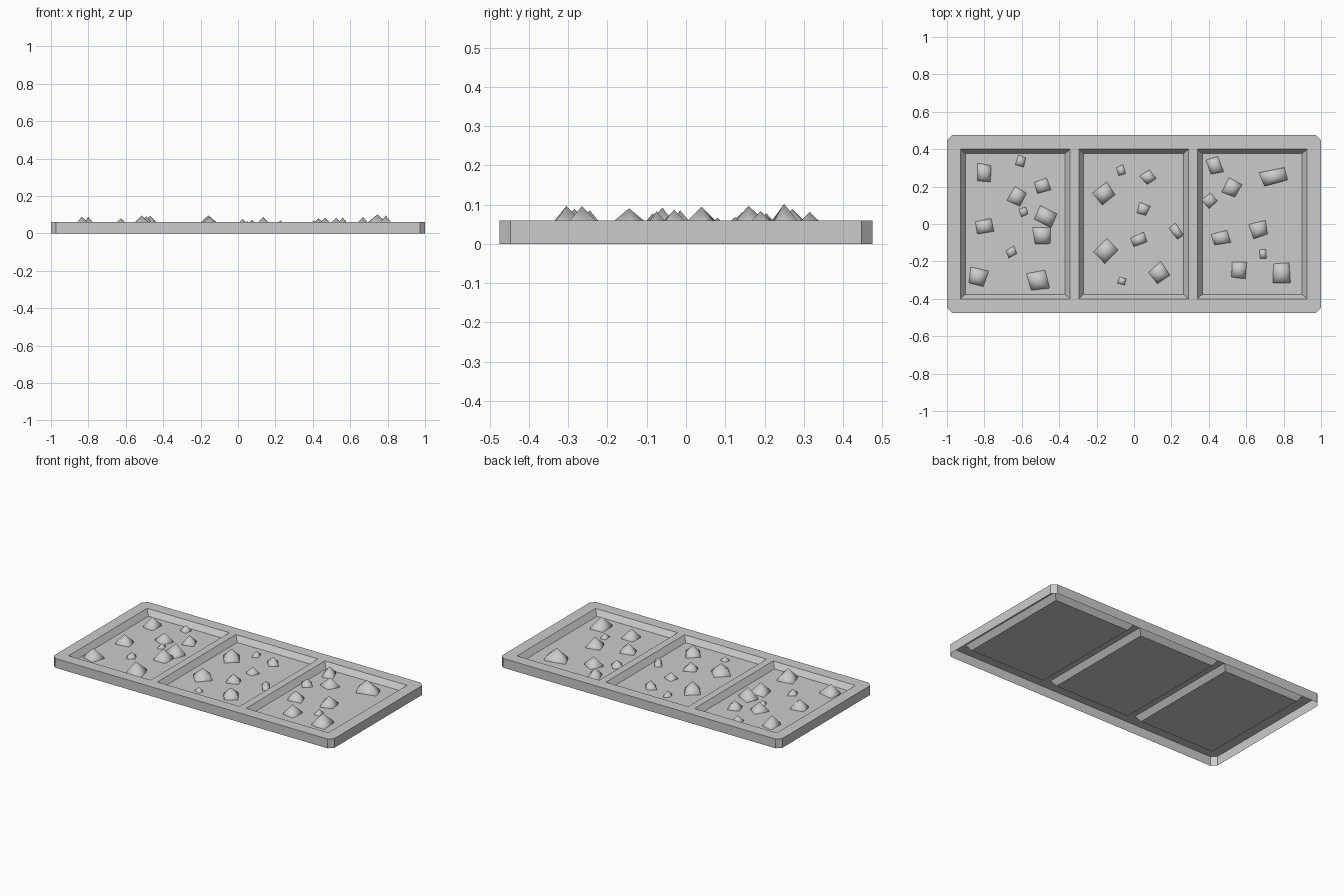
import bpy, bmesh, math, random

if "Cube" in bpy.data.objects:
    bpy.data.objects.remove(bpy.data.objects["Cube"])

random.seed(4)
TOP, FLOOR = 0.06, 0.025
HX, HY, CUT = 1.0, 0.475, 0.028


def finish(name, bm, smooth=False):
    mesh = bpy.data.meshes.new(name)
    bm.normal_update()
    bm.to_mesh(mesh)
    bm.free()
    for p in mesh.polygons:
        p.use_smooth = smooth
    obj = bpy.data.objects.new(name, mesh)
    bpy.context.collection.objects.link(obj)
    return obj


def ring(bm, pts, z):
    return [bm.verts.new((x, y, z)) for x, y in pts]


def bridge(bm, low, high):
    n = len(low)
    for i in range(n):
        j = (i + 1) % n
        bm.faces.new((low[i], low[j], high[j], high[i]))


def rect(x0, x1, y):
    return [(x0, -y), (x1, -y), (x1, y), (x0, y)]


# Hollow frame: chamfered outline, skirt, and three sunken trays
bm = bmesh.new()
outline = [(-HX + CUT, -HY), (HX - CUT, -HY), (HX, -HY + CUT), (HX, HY - CUT),
           (HX - CUT, HY), (-HX + CUT, HY), (-HX, HY - CUT), (-HX, -HY + CUT)]
outer_top = ring(bm, outline, TOP)
openings = [ring(bm, rect(x - 0.293, x + 0.293, 0.4), TOP)
            for x in (-0.635, -0.002, 0.632)]
edges = []
for loop in [outer_top] + openings:
    for i in range(len(loop)):
        edges.append(bm.edges.new((loop[i], loop[(i + 1) % len(loop)])))
bmesh.ops.triangle_fill(bm, use_beauty=True, use_dissolve=False,
                        edges=edges, normal=(0, 0, 1))
bridge(bm, ring(bm, outline, 0), outer_top)
for x, opening in zip((-0.635, -0.002, 0.632), openings):
    floor = ring(bm, rect(x - 0.267, x + 0.267, 0.376), FLOOR)
    bridge(bm, opening, floor)
    bm.faces.new(floor)
finish("tray_frame", bm)


# Irregular four-sided stones: x, y, width, depth, turn in degrees
def stones(name, rows):
    bm = bmesh.new()
    for cx, cy, w, d, turn in rows:
        a = math.radians(turn)
        pts = []
        for sx, sy in ((-1, -1), (1, -1), (1, 1), (-1, 1)):
            px = sx * w / 2 * random.uniform(0.85, 1.15)
            py = sy * d / 2 * random.uniform(0.85, 1.15)
            pts.append((px * math.cos(a) - py * math.sin(a),
                        px * math.sin(a) + py * math.cos(a)))
        peak = 0.025 + 0.75 * (w + d) / 2
        shoulder = FLOOR + 0.2 * (peak - FLOOR)
        base = ring(bm, [(cx + x, cy + y) for x, y in pts], FLOOR)
        mid = ring(bm, [(cx + 0.93 * x, cy + 0.93 * y) for x, y in pts], shoulder)
        bridge(bm, base, mid)
        tip = bm.verts.new((cx, cy, peak))
        for i in range(4):
            bm.faces.new((mid[i], mid[(i + 1) % 4], tip))
    finish(name, bm, smooth=True)


stones("left_tray_stones", [
    (-0.80, 0.27, 0.075, 0.095, -5), (-0.605, 0.335, 0.045, 0.055, -15),
    (-0.625, 0.145, 0.07, 0.08, -30), (-0.49, 0.205, 0.07, 0.07, 20),
    (-0.59, 0.065, 0.035, 0.04, 20), (-0.47, 0.04, 0.10, 0.085, -28),
    (-0.49, -0.06, 0.09, 0.09, 0), (-0.80, -0.015, 0.09, 0.07, 10),
    (-0.655, -0.15, 0.05, 0.045, 30), (-0.835, -0.285, 0.09, 0.08, -12),
    (-0.515, -0.305, 0.10, 0.09, 10)])
stones("middle_tray_stones", [
    (-0.07, 0.285, 0.04, 0.05, 15), (0.075, 0.25, 0.06, 0.065, 35),
    (-0.16, 0.16, 0.10, 0.09, 40), (0.05, 0.08, 0.055, 0.055, -20),
    (0.228, -0.04, 0.045, 0.075, 35), (0.025, -0.085, 0.085, 0.055, 20),
    (-0.15, -0.145, 0.09, 0.085, 45), (0.135, -0.265, 0.085, 0.08, 40),
    (-0.065, -0.305, 0.037, 0.033, -15)])
stones("right_tray_stones", [
    (0.43, 0.315, 0.06, 0.09, 20), (0.525, 0.19, 0.075, 0.08, -25),
    (0.745, 0.25, 0.125, 0.08, 15), (0.405, 0.125, 0.055, 0.06, 40),
    (0.67, -0.03, 0.085, 0.08, 15), (0.465, -0.075, 0.09, 0.065, 10),
    (0.69, -0.16, 0.033, 0.05, 0), (0.56, -0.245, 0.075, 0.085, -8),
    (0.79, -0.265, 0.09, 0.10, 5)])
